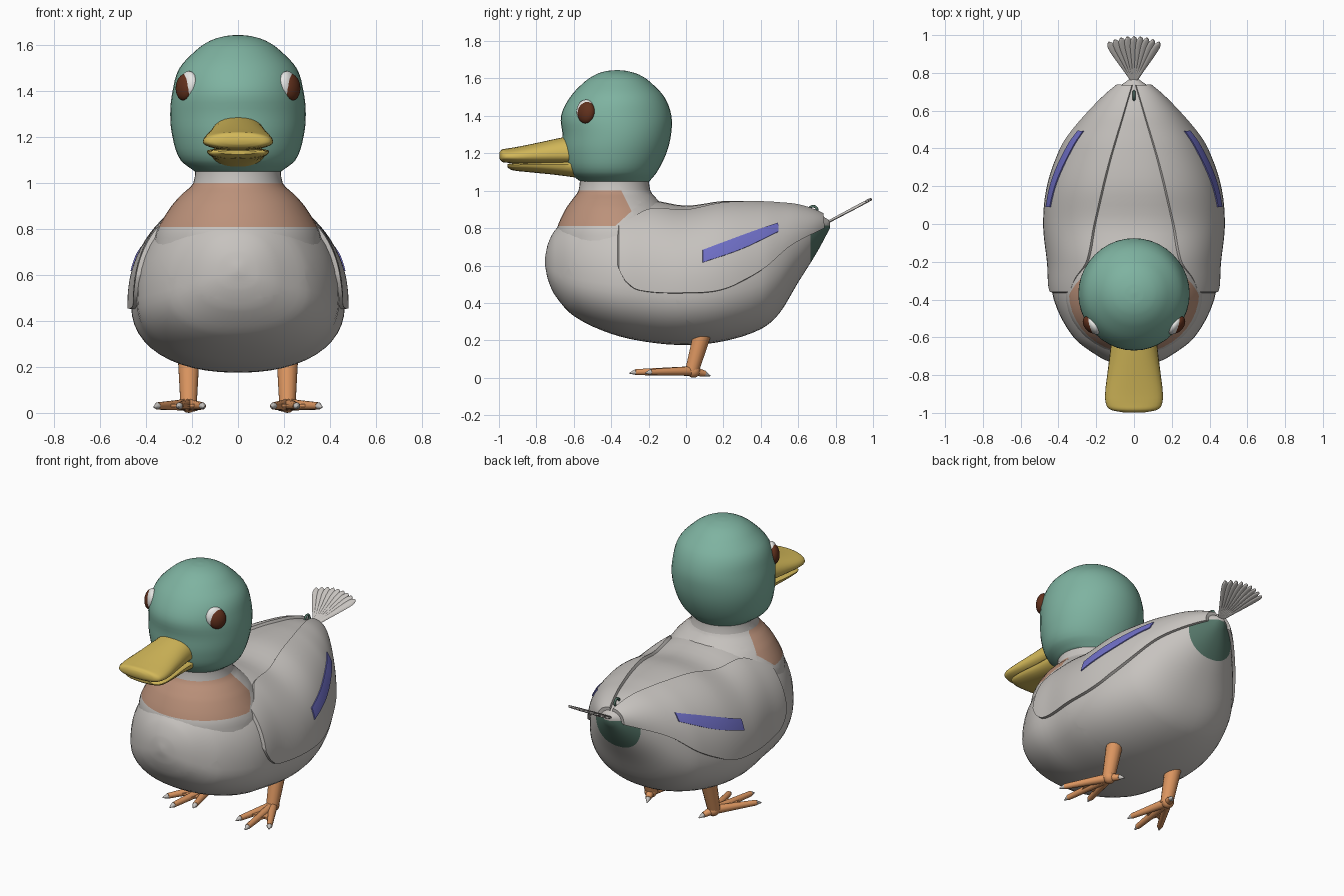
import bpy, bmesh, math
from mathutils import Vector, Matrix

if "Cube" in bpy.data.objects:
    bpy.data.objects.remove(bpy.data.objects["Cube"], do_unlink=True)


def material(name, r, g, b):
    mat = bpy.data.materials.new(name)
    mat.use_nodes = True
    mat.diffuse_color = (r, g, b, 1)
    mat.node_tree.nodes["Principled BSDF"].inputs["Base Color"].default_value = (r, g, b, 1)
    return mat


GREY = material("warm grey", .57, .545, .52)
GREEN = material("head green", .21, .45, .355)
DARK = material("dark green", .09, .18, .14)
TAN = material("breast tan", .5, .285, .195)
YELLOW = material("bill yellow", .65, .48, .1)
ORANGE = material("leg orange", .73, .31, .12)
BLUE = material("wing blue", .16, .16, .57)
BROWN = material("eye brown", .12, .03, .012)
WHITE = material("eye white", .8, .8, .78)


def finish(name, bm, mats, mirror=False, angle=40):
    """Turn a bmesh into a smooth shaded object, optionally mirrored in x."""
    mesh = bpy.data.meshes.new(name)
    bm.to_mesh(mesh)
    bm.free()
    obj = bpy.data.objects.new(name, mesh)
    bpy.context.collection.objects.link(obj)
    for mat in mats:
        mesh.materials.append(mat)
    bpy.ops.object.select_all(action='DESELECT')
    obj.select_set(True)
    bpy.context.view_layer.objects.active = obj
    bpy.ops.object.shade_smooth_by_angle(angle=math.radians(angle))
    if mirror:
        obj.modifiers.new("mirror", 'MIRROR')
    return obj


def at(keys, t):
    """Smoothly interpolate rows of keys; the first column is the parameter."""
    last = len(keys) - 1
    i = 0
    while i < last - 1 and t > keys[i + 1][0]:
        i += 1

    def slope(k, c):
        a, b = keys[max(k - 1, 0)], keys[min(k + 1, last)]
        return (b[c] - a[c]) / (b[0] - a[0])
    p, q = keys[i], keys[i + 1]
    h = q[0] - p[0]
    u = min(max((t - p[0]) / h, 0), 1)
    s = u * u * (3 - 2 * u)
    return [p[c] + (q[c] - p[c]) * s + h * u * (1 - u) * ((1 - u) * slope(i, c) - u * slope(i + 1, c))
            for c in range(1, len(p))]


def samples(keys, n):
    ts = [a[0] + (b[0] - a[0]) * k / n for a, b in zip(keys, keys[1:]) for k in range(n)]
    return ts + [keys[-1][0]]


def loft(rings):
    bm = bmesh.new()
    loops = [[bm.verts.new(p) for p in ring] for ring in rings]
    n = len(loops[0])
    for a, b in zip(loops, loops[1:]):
        for j in range(n):
            bm.faces.new((a[j], a[(j + 1) % n], b[(j + 1) % n], b[j]))
    bm.faces.new(loops[0])
    bm.faces.new(loops[-1])
    bmesh.ops.recalc_face_normals(bm, faces=bm.faces)
    return bm


def power(v, p):
    return math.copysign(abs(v) ** p, v)


ROUND = .9


def point(keys, y, a):
    """Point on a cross-section: rows are y, bottom, top, widest height, half width."""
    low, top, mid, w = at(keys, y)
    s = power(math.sin(a), ROUND)
    return Vector((w * power(math.cos(a), ROUND), y, mid + s * ((top - mid) if s > 0 else (mid - low))))


def long_loft(keys, n, sides):
    return loft([[point(keys, y, math.tau * j / sides) for j in range(sides)] for y in samples(keys, n)])


def tall_loft(keys, n, sides):
    """Stacked ellipses: rows are z, half width, front y, back y."""
    rings = []
    for z in samples(keys, n):
        w, f, b = at(keys, z)
        rings.append([(w * math.cos(math.tau * j / sides),
                       (f + b) / 2 + (b - f) / 2 * math.sin(math.tau * j / sides), z) for j in range(sides)])
    return loft(rings)


def paint(bm, planes, index):
    """Cut along the planes and colour every face behind all of them."""
    for co, no in planes:
        bmesh.ops.bisect_plane(bm, geom=bm.verts[:] + bm.edges[:] + bm.faces[:], plane_co=co, plane_no=no)
    for f in bm.faces:
        c = f.calc_center_median()
        if all((c - Vector(co)).dot(Vector(no)) < 0 for co, no in planes):
            f.material_index = index


# Body and neck, with tan breast and dark rump
BODY = [(-.755, .61, .635, .62, .01), (-.74, .53, .71, .6, .1), (-.7, .44, .79, .57, .19),
        (-.6, .33, .87, .53, .32), (-.4, .235, .93, .5, .425), (-.2, .19, .95, .48, .445),
        (0, .175, .92, .47, .465), (.2, .195, .945, .49, .445), (.4, .26, .94, .54, .375),
        (.5, .345, .93, .6, .31), (.6, .51, .915, .7, .22), (.7, .67, .88, .79, .115),
        (.77, .8, .84, .82, .02)]
NECK = [(.72, .37, -.7, 0), (.8, .35, -.69, -.03), (.9, .29, -.645, -.1), (.95, .245, -.61, -.15),
        (1, .195, -.575, -.19), (1.1, .185, -.565, -.2)]
BREAST = [((0, 0, .81), (0, 0, -1)), ((0, 0, 1), (0, 0, 1)),
          ((0, -.38, .81), (0, 1, -1.1)), ((0, -.29, .89), (0, 1, .5))]
RUMP = [((0, .665, 0), (0, -1, 0)), ((0, 0, .815), (0, 0, 1))]
bm = long_loft(BODY, 4, 48)
paint(bm, BREAST, 1)
paint(bm, RUMP, 2)
finish("body", bm, [GREY, TAN, DARK])
bm = tall_loft(NECK, 4, 40)
paint(bm, BREAST, 1)
finish("neck", bm, [GREY, TAN])

# Head
HEAD = [(1.045, .18, -.56, -.2), (1.1, .25, -.625, -.155), (1.2, .285, -.655, -.105),
        (1.3, .295, -.66, -.08), (1.4, .285, -.668, -.078), (1.5, .255, -.62, -.115),
        (1.58, .18, -.545, -.19), (1.62, .12, -.485, -.25), (1.64, .055, -.425, -.315),
        (1.645, .005, -.372, -.362)]
finish("head", tall_loft(HEAD, 4, 40), [GREEN])

# Bill
UPPER = [(-.997, 1.17, 1.205, 1.185, .06), (-.985, 1.155, 1.22, 1.18, .12), (-.96, 1.15, 1.225, 1.18, .146),
         (-.9, 1.145, 1.235, 1.18, .153), (-.8, 1.14, 1.255, 1.185, .142), (-.66, 1.14, 1.285, 1.19, .125),
         (-.58, 1.14, 1.3, 1.19, .12)]
LOWER = [(-.955, 1.125, 1.142, 1.135, .08), (-.93, 1.11, 1.147, 1.137, .125), (-.85, 1.1, 1.15, 1.14, .135),
         (-.7, 1.085, 1.155, 1.14, .122), (-.55, 1.065, 1.16, 1.14, .12)]
finish("upper_bill", long_loft(UPPER, 3, 28), [YELLOW])
finish("lower_bill", long_loft(LOWER, 3, 28), [YELLOW])


# Eyes
def eye(name, centre, size, mat):
    out = Vector((.8, -.58, .13)).to_track_quat('Z', 'Y').to_matrix().to_4x4()
    bm = bmesh.new()
    bmesh.ops.create_uvsphere(bm, u_segments=24, v_segments=14, radius=1,
                              matrix=Matrix.Translation(centre) @ out @ Matrix.Diagonal((*size, 1)))
    finish(name, bm, [mat], mirror=True)


eye("eye_white", (.218, -.538, 1.428), (.054, .06, .03), WHITE)
eye("eye", (.23, -.533, 1.418), (.052, .06, .034), BROWN)


# Patches that follow the side of the body
def patch(name, y0, y1, low, high, lift, mat, nu, nv):
    """Raised panel with a thin rim; low and high give the bounding angles at y."""
    def steps(n):
        return [0, .012] + [k / n for k in range(1, n)] + [.988, 1]
    us, vs = steps(nu), steps(nv)
    bm = bmesh.new()
    grid = []
    for u in us:
        y = y0 + (y1 - y0) * u
        row = []
        for v in vs:
            a = low(y) + (high(y) - low(y)) * v
            e = .01
            normal = (point(BODY, y + e, a) - point(BODY, y - e, a)).cross(
                point(BODY, y, a + e) - point(BODY, y, a - e)).normalized()
            rim = u in (0, 1) or v in (0, 1)
            co = point(BODY, y, a) + normal * (lift - .026 if rim else lift)
            co.x = max(co.x, 0)
            row.append(bm.verts.new(co))
        grid.append(row)
    for a, b in zip(grid, grid[1:]):
        for j in range(len(vs) - 1):
            bm.faces.new((a[j], b[j], b[j + 1], a[j + 1]))
    finish(name, bm, [mat], mirror=True)


def angle_at_height(keys):
    def angle(y):
        low, top, mid, w = at(BODY, y)
        d = at(keys, y)[0] - mid
        s = d / (top - mid if d > 0 else mid - low)
        return math.asin(power(max(-1, min(1, s)), 1 / ROUND))
    return angle


def angle_at_width(keys):
    def angle(y):
        return math.acos(min(1, max(0, at(keys, y)[0]) / at(BODY, y)[3]) ** (1 / ROUND))
    return angle


WING_LOW = [(-.37, .61), (-.33, .52), (-.25, .465), (0, .45), (.2, .47), (.4, .57), (.55, .7), (.74, .805)]
WING_TOP = [(-.37, .33), (-.29, .3), (-.2, .24), (0, .2), (.3, .13), (.6, .045), (.74, .005)]
patch("wing", -.37, .74, angle_at_height(WING_LOW), angle_at_width(WING_TOP), .016, GREY, 48, 20)
patch("wing_stripe", .085, .49, angle_at_height([(.085, .61), (.3, .685), (.49, .775)]),
      angle_at_height([(.085, .675), (.3, .755), (.49, .82)]), .022, BLUE, 24, 6)


# Tail fan
FEATHER = [(0, .008), (.08, .012), (.2, .02), (.25, .02), (.272, .013), (.28, .004)]
COUNT = 9
for k in range(COUNT):
    turn = (k / (COUNT - 1) - .5) * 2
    place = (Matrix.Translation((0, .745, .825)) @ Matrix.Rotation(math.radians(28), 4, 'X')
             @ Matrix.Rotation(-turn * .5, 4, 'Z') @ Matrix.Rotation(.25, 4, 'Y'))
    rings = []
    for t in samples(FEATHER, 2):
        w = at(FEATHER, t)[0]
        rings.append([place @ Vector((w * math.cos(math.tau * j / 10), t, .007 * math.sin(math.tau * j / 10)))
                      for j in range(10)])
    finish("tail_feather", loft(rings), [GREY])

# Curled feather over the tail
bpy.ops.mesh.primitive_torus_add(major_radius=.022, minor_radius=.007, major_segments=20, minor_segments=8,
                                 location=(0, .68, .895), rotation=(0, math.pi / 2, 0))
curl = bpy.context.object
curl.name = "curled_feather"
curl.data.materials.append(DARK)
bpy.ops.object.shade_smooth()


# Legs and feet
def rod(name, start, end, r0, r1, mat):
    start, end = Vector(start), Vector(end)
    d = end - start
    bm = bmesh.new()
    bmesh.ops.create_cone(bm, cap_ends=True, segments=14, radius1=r0, radius2=r1, depth=d.length,
                          matrix=Matrix.Translation((start + end) / 2) @ d.to_track_quat('Z', 'Y').to_matrix().to_4x4())
    finish(name, bm, [mat], mirror=True)


ANKLE = Vector((.215, .04, .036))
rod("leg", (.215, .03, .03), (.215, .1, .28), .036, .05, ORANGE)
TOES = [Vector(p) for p in ((.155, -.2, .03), (.255, -.27, .03), (.35, -.19, .03))]
for toe in TOES + [Vector((.19, .1, .022))]:
    rod("toe", ANKLE, toe, .026, .016, ORANGE)
    rod("claw", toe, toe + (toe - ANKLE).normalized() * .032 - Vector((0, 0, .005)), .015, .003, GREY)
bm = bmesh.new()
bmesh.ops.create_uvsphere(bm, u_segments=14, v_segments=8, radius=.036, matrix=Matrix.Translation(ANKLE))
finish("ankle", bm, [ORANGE], mirror=True)

# Webbing between the front toes
bm = bmesh.new()
for a, b in zip(TOES, TOES[1:]):
    corners = [ANKLE, ANKLE.lerp(a, .75), ANKLE.lerp((a + b) / 2, .6), ANKLE.lerp(b, .75)]
    sheets = [[bm.verts.new(c + Vector((0, 0, h))) for c in corners] for h in (.006, -.006)]
    for sheet in sheets:
        bm.faces.new(sheet)
    for j in range(4):
        n = (j + 1) % 4
        bm.faces.new((sheets[0][j], sheets[0][n], sheets[1][n], sheets[1][j]))
bmesh.ops.recalc_face_normals(bm, faces=bm.faces)
finish("foot_web", bm, [ORANGE], mirror=True)
